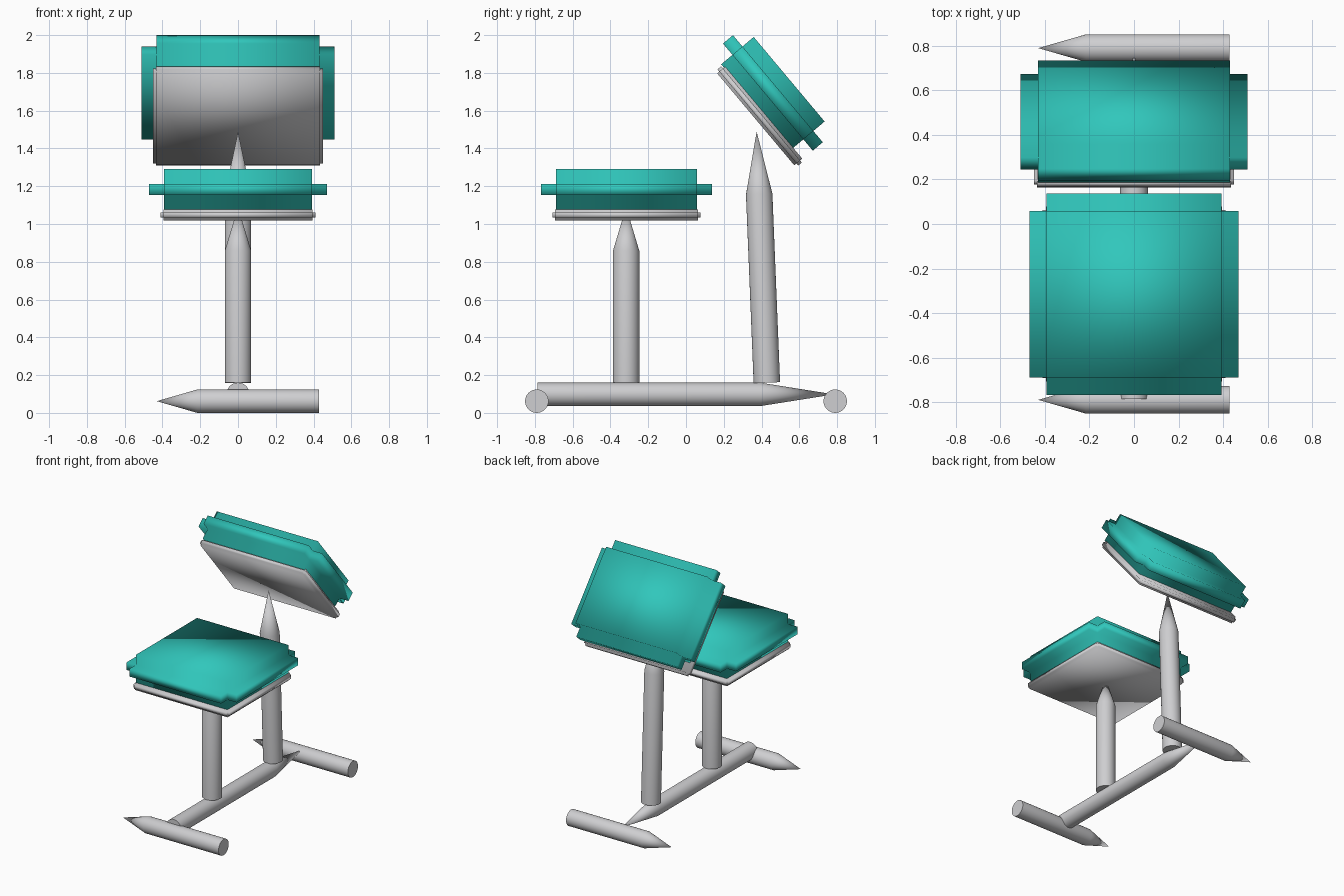
import bpy, bmesh, math
from mathutils import Vector, Matrix

if "Cube" in bpy.data.objects:
    bpy.data.objects.remove(bpy.data.objects["Cube"])


def material(name, rgb):
    m = bpy.data.materials.new(name)
    m.diffuse_color = (*rgb, 1)
    m.use_nodes = True
    m.node_tree.nodes["Principled BSDF"].inputs["Base Color"].default_value = m.diffuse_color
    return m


TEAL = material("teal cushion", (0.03, 0.57, 0.50))
GREY = material("light grey metal", (0.62, 0.62, 0.635))


def make_object(name, bm, mat, matrix):
    bmesh.ops.recalc_face_normals(bm, faces=bm.faces)
    for f in bm.faces:
        f.smooth = True
    me = bpy.data.meshes.new(name)
    bm.to_mesh(me)
    bm.free()
    me.materials.append(mat)
    ob = bpy.data.objects.new(name, me)
    ob.matrix_world = matrix
    bpy.context.collection.objects.link(ob)
    return ob


def tube(name, start, tip, radius):
    """Pencil-shaped tube: three quarters straight, last quarter a point."""
    start, tip = Vector(start), Vector(tip)
    axis = tip - start
    straight = axis.length * 0.75
    bm = bmesh.new()
    bmesh.ops.create_cone(bm, cap_ends=True, segments=32, radius1=radius,
                          radius2=radius, depth=straight,
                          matrix=Matrix.Translation((0, 0, straight / 2)))
    top = max(bm.faces, key=lambda f: f.calc_center_median().z)
    point = bmesh.ops.poke(bm, faces=[top])["verts"][0]
    point.co = (0, 0, axis.length)
    rot = axis.to_track_quat('Z', 'Y').to_matrix().to_4x4()
    ob = make_object(name, bm, GREY, Matrix.Translation(start) @ rot)
    bpy.ops.object.select_all(action='DESELECT')
    bpy.context.view_layer.objects.active = ob
    ob.select_set(True)
    bpy.ops.object.shade_smooth_by_angle(angle=math.radians(40))


def stepped_slab(name, size, step, mat, centre, tilt=0):
    """Core box with all six faces pushed out, leaving notched edges."""
    bm = bmesh.new()
    bmesh.ops.create_cube(bm, size=1)
    for v in bm.verts:
        v.co = [c * (s - 2 * step) for c, s in zip(v.co, size)]
    bm.normal_update()
    new = bmesh.ops.extrude_discrete_faces(bm, faces=bm.faces[:])["faces"]
    for f in new:
        f.normal_update()
        bmesh.ops.translate(bm, verts=f.verts[:], vec=f.normal * step)
    make_object(name, bm, mat, Matrix.Translation(centre)
                @ Matrix.Rotation(math.radians(tilt), 4, 'X'))


# feet and base rail
for label, y in (("front", -0.79), ("rear", 0.79)):
    tube(label + "_foot", (0.43, y, 0.062), (-0.43, y, 0.062), 0.062)
tube("base_rail", (0, -0.785, 0.098), (0, 0.785, 0.098), 0.062)

# posts
tube("seat_post", (0, -0.317, 0.16), (0, -0.317, 1.09), 0.07)
tube("rest_post", (0, 0.428, 0.16), (0, 0.374, 1.49), 0.07)

# seat
stepped_slab("seat_plate", (0.82, 0.785, 0.057), 0.015, GREY, (0, -0.315, 1.048))
stepped_slab("seat_cushion", (0.94, 0.905, 0.215), 0.078, TEAL, (0, -0.315, 1.183))

# tilted rest
stepped_slab("rest_plate", (0.90, 0.665, 0.055), 0.015, GREY, (0, 0.39, 1.572), -50)
stepped_slab("rest_cushion", (1.02, 0.74, 0.225), 0.078, TEAL, (0, 0.46, 1.694), -50)
